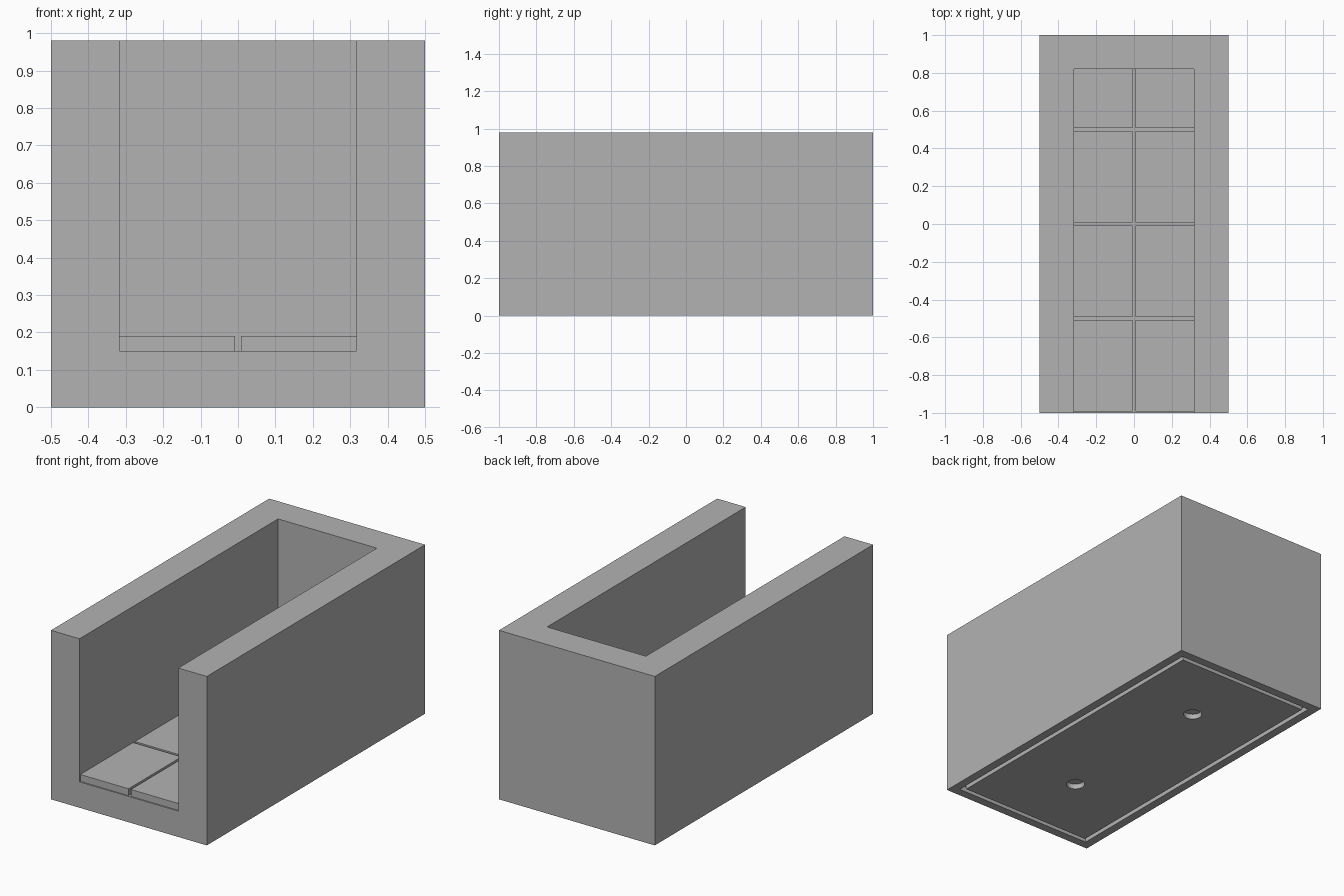
import bpy

cube = bpy.data.objects.get("Cube")
if cube:
    bpy.data.objects.remove(cube, do_unlink=True)

# Single concrete grey
grey = bpy.data.materials.new("concrete_grey")
grey.use_nodes = True
colour = (0.45, 0.45, 0.45, 1)
grey.diffuse_color = colour
grey.node_tree.nodes["Principled BSDF"].inputs["Base Color"].default_value = colour


def box(name, low, high):
    """Box between two opposite corners."""
    bpy.ops.mesh.primitive_cube_add(size=1, location=[(a + b) / 2 for a, b in zip(low, high)])
    obj = bpy.context.object
    obj.name = name
    obj.scale = [b - a for a, b in zip(low, high)]
    bpy.ops.object.transform_apply(location=True, rotation=False, scale=True)
    obj.data.materials.append(grey)
    return obj


def cut(target, cutter):
    """Subtract the cutter, then discard it."""
    mod = target.modifiers.new("cut", "BOOLEAN")
    mod.operation = "DIFFERENCE"
    mod.solver = "EXACT"
    mod.object = cutter
    bpy.context.view_layer.objects.active = target
    bpy.ops.object.modifier_apply(modifier=mod.name)
    bpy.data.objects.remove(cutter, do_unlink=True)


HEIGHT, FLOOR, SLOT, BACK = 0.98, 0.15, 0.317, 0.82
GAP, TILE, DEPTH = 0.0075, 0.04, 0.03

# Trough body, open at the front and top
body = box("trough_body", (-0.5, -1, 0), (0.5, 1, HEIGHT))
cut(body, box("slot_cutter", (-SLOT, -1.2, FLOOR), (SLOT, BACK, 1.2)))

# Rectangular groove around the underside
groove = box("groove_cutter", (-0.45, -0.95, -0.1), (0.45, 0.95, DEPTH))
cut(groove, box("groove_core", (-0.425, -0.925, -0.2), (0.425, 0.925, 0.1)))
cut(body, groove)

# Two round sockets in the underside
for y in (-0.5, 0.5):
    bpy.ops.mesh.primitive_cylinder_add(vertices=32, radius=0.05, depth=2 * DEPTH, location=(0, y, 0))
    socket = bpy.context.object
    socket.data.materials.append(grey)
    cut(body, socket)

# Floor slabs in two columns
for row in range(4):
    start = -1 + row / 2
    end = min(start + 0.5 - GAP, BACK)
    for side, x0, x1 in (("right", -SLOT, -GAP), ("left", GAP, SLOT)):
        box(f"floor_slab_{side}_{row + 1}", (x0, start + GAP, FLOOR), (x1, end, FLOOR + TILE))
